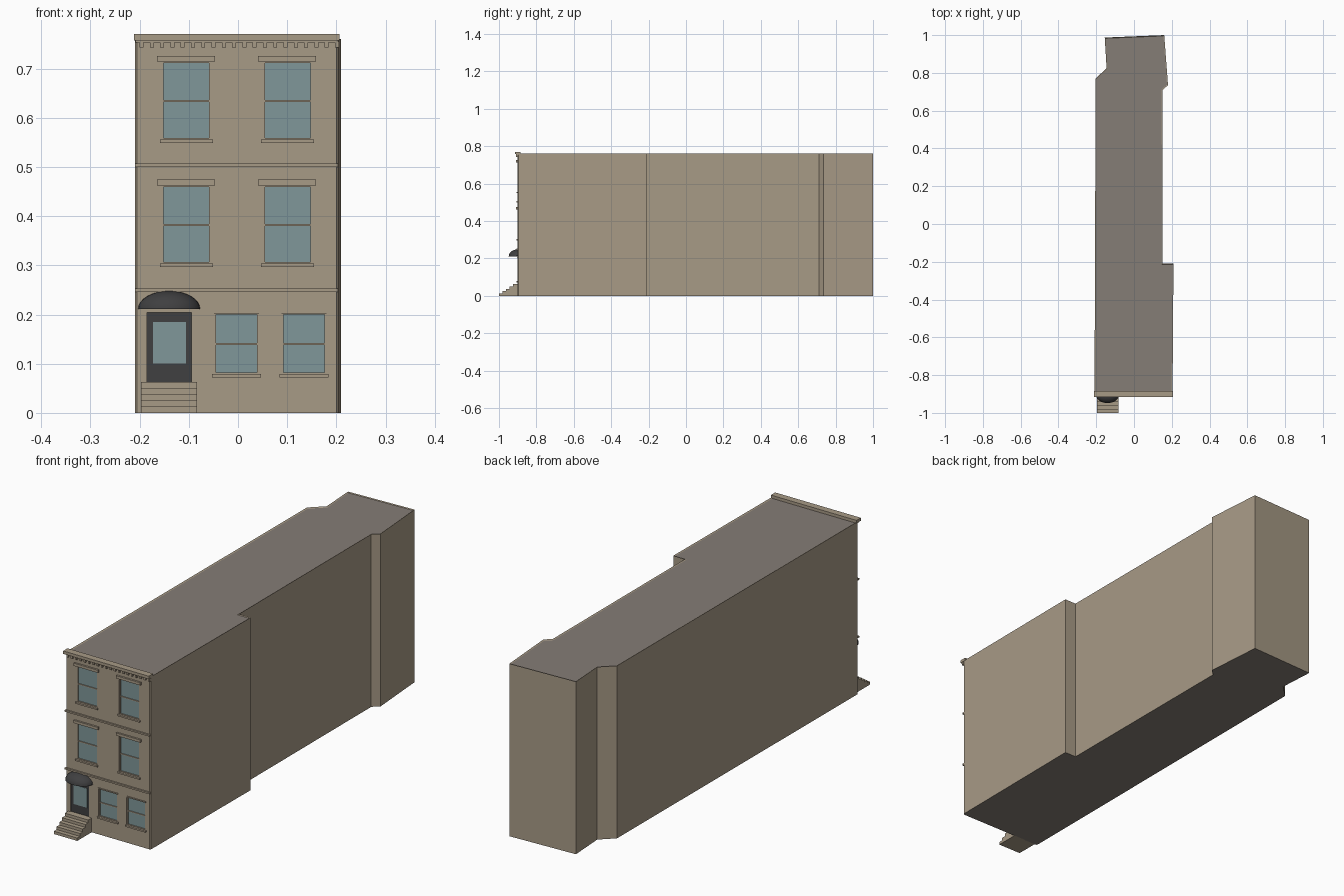
import bpy, bmesh, math
from mathutils import Matrix, Vector

if "Cube" in bpy.data.objects:
    bpy.data.objects.remove(bpy.data.objects["Cube"], do_unlink=True)


def material(name, rgb):
    m = bpy.data.materials.new(name)
    m.use_nodes = True
    m.diffuse_color = (*rgb, 1)
    m.node_tree.nodes["Principled BSDF"].inputs["Base Color"].default_value = (*rgb, 1)
    return m


STONE = material("tan stone", (0.39, 0.325, 0.24))
ROOF = material("grey roof", (0.235, 0.205, 0.18))
GLASS = material("blue grey glass", (0.215, 0.31, 0.32))
DARK = material("charcoal", (0.05, 0.05, 0.052))

WALL = -0.9      # front wall plane
RECESS = 0.01    # depth of window and door openings


def finish(name, bm, *mats):
    bmesh.ops.recalc_face_normals(bm, faces=bm.faces)
    mesh = bpy.data.meshes.new(name)
    bm.to_mesh(mesh)
    bm.free()
    for m in mats:
        mesh.materials.append(m)
    ob = bpy.data.objects.new(name, mesh)
    bpy.context.collection.objects.link(ob)
    return ob


def add_box(bm, x0, x1, y0, y1, z0, z1):
    size = Vector((x1 - x0, y1 - y0, z1 - z0))
    mid = Vector((x0 + x1, y0 + y1, z0 + z1)) / 2
    bmesh.ops.create_cube(bm, size=1, matrix=Matrix.Translation(mid) @ Matrix.Diagonal((*size, 1)))


def boxes(name, mat, *extents):
    bm = bmesh.new()
    for e in extents:
        add_box(bm, *e)
    return finish(name, bm, mat)


def prism(bm, points, offset):
    base = bm.faces.new([bm.verts.new(p) for p in points])
    ext = bmesh.ops.extrude_face_region(bm, geom=[base])["geom"]
    bmesh.ops.translate(bm, vec=offset, verts=[v for v in ext if isinstance(v, bmesh.types.BMVert)])


# Building mass with a sunken roof inside a low rim
footprint = [(-0.205, WALL), (0.2, WALL), (0.204, -0.895), (0.209, -0.21), (0.152, -0.21),
             (0.152, 0.71), (0.18, 0.735), (0.16, 1.0), (-0.155, 0.987),
             (-0.145, 0.825), (-0.203, 0.77), (-0.209, -0.895)]
bm = bmesh.new()
prism(bm, [(x, y, 0) for x, y in footprint], (0, 0, 0.76))
bmesh.ops.recalc_face_normals(bm, faces=bm.faces)
top = [f for f in bm.faces if f.normal.z > 0.9]
bmesh.ops.inset_region(bm, faces=top, thickness=0.006, depth=-0.003)
for f in bm.faces:
    mid = f.calc_center_median()
    if abs(f.normal.z) > 0.9 and len(f.verts) > 4:
        f.material_index = 1
building = finish("building_walls", bm, STONE, ROOF)

# Openings: x0, x1, z0, z1
upper = [(x, x + 0.1, z, z + 0.16) for z in (0.303, 0.555) for x in (-0.155, 0.051)]
ground = [(x, x + 0.092, 0.078, 0.204) for x in (-0.049, 0.088)]
door = (-0.185, -0.095, 0.063, 0.204)
cutter = boxes("opening_cutter", STONE, *[(a, b, WALL - 0.02, WALL + RECESS, c, d)
                                          for a, b, c, d in upper + ground + [door]])
cutter.hide_render = True
cutter.hide_viewport = True
cutter.display_type = 'WIRE'
cut = building.modifiers.new("openings", 'BOOLEAN')
cut.operation = 'DIFFERENCE'
cut.solver = 'EXACT'
cut.object = cutter


# Sash windows with frame, mid rail, sill and lintel
def window(name, x0, x1, z0, z1, is_upper):
    back, w, zm = WALL + RECESS, 0.004, (z0 + z1) / 2 - 0.001
    boxes(name + "_glass", GLASS, (x0, x1, back - 0.004, back + 0.002, z0, z1))
    front = WALL + 0.002
    boxes(name + "_frame", STONE,
          (x0, x0 + w, front, back, z0, z1), (x1 - w, x1, front, back, z0, z1),
          (x0, x1, front, back, z0, z0 + w), (x0, x1, front, back, z1 - w, z1),
          (x0, x1, front, back, zm - 0.002, zm + 0.002))
    boxes(name + "_sill", STONE, (x0 - 0.004, x1 + 0.004, WALL - 0.007, WALL + 0.003, z0 - 0.006, z0 + 0.001))
    if is_upper:
        boxes(name + "_lintel", STONE, (x0 - 0.01, x1 + 0.008, WALL - 0.008, WALL + 0.003, z1 - 0.001, z1 + 0.011))
    else:
        boxes(name + "_lintel", STONE, (x0 - 0.002, x1 + 0.002, WALL - 0.003, WALL + 0.003, z1 - 0.003, z1 + 0.002))


for i, w in enumerate(upper):
    window(f"upper_window_{i + 1}", *w, True)
for i, w in enumerate(ground):
    window(f"ground_window_{i + 1}", *w, False)

# Front door with a glass panel
boxes("front_door", DARK, (door[0], door[1], WALL + 0.004, WALL + RECESS + 0.002, door[2], door[3]))
boxes("door_glass", GLASS, (-0.173, -0.106, WALL + 0.002, WALL + RECESS, 0.1, 0.185))

# Belt courses between floors
for i, z in enumerate((0.246, 0.5)):
    boxes(f"belt_course_{i + 1}", STONE, (-0.209, 0.203, WALL - 0.007, WALL + 0.003, z, z + 0.007))

# Cornice with a row of dentils
boxes("cornice", STONE, (-0.211, 0.206, -0.915, -0.885, 0.757, 0.77),
      (-0.208, 0.203, -0.908, -0.89, 0.753, 0.758))
boxes("dentils", STONE, *[(x, x + 0.008, -0.908, WALL + 0.003, 0.743, 0.755)
                          for x in [-0.2 + 0.0209 * i for i in range(20)]])

# Stoop
steps, depth, rise = 5, 0.019, 0.0126
profile = [(-0.2 * 5, 0)]
for i in range(steps):
    profile += [(-1 + i * depth, (i + 1) * rise), (-1 + (i + 1) * depth, (i + 1) * rise)]
profile += [(WALL + 0.002, steps * rise), (WALL + 0.002, 0)]
bm = bmesh.new()
prism(bm, [(-0.197, y, z) for y, z in profile], (0.114, 0, 0))
bmesh.ops.remove_doubles(bm, verts=bm.verts, dist=0.0001)
finish("stoop", bm, STONE)

# Domed awning: quarter of an ellipsoid against the wall
bm = bmesh.new()
bmesh.ops.create_uvsphere(bm, u_segments=32, v_segments=16, radius=1)
for normal in ((0, 0, -1), (0, 1, 0)):
    bmesh.ops.bisect_plane(bm, geom=bm.verts[:] + bm.edges[:] + bm.faces[:], dist=0.0001,
                           plane_co=(0, 0, 0), plane_no=normal, clear_outer=True)
bmesh.ops.holes_fill(bm, edges=[e for e in bm.edges if e.is_boundary])
bmesh.ops.transform(bm, matrix=Matrix.Translation((-0.14, WALL, 0.211)) @ Matrix.Diagonal((0.063, 0.048, 0.037, 1)),
                    verts=bm.verts)
awning = finish("awning", bm, DARK)
bpy.context.view_layer.objects.active = awning
awning.select_set(True)
bpy.ops.object.shade_smooth_by_angle(angle=math.radians(40))
awning.select_set(False)
